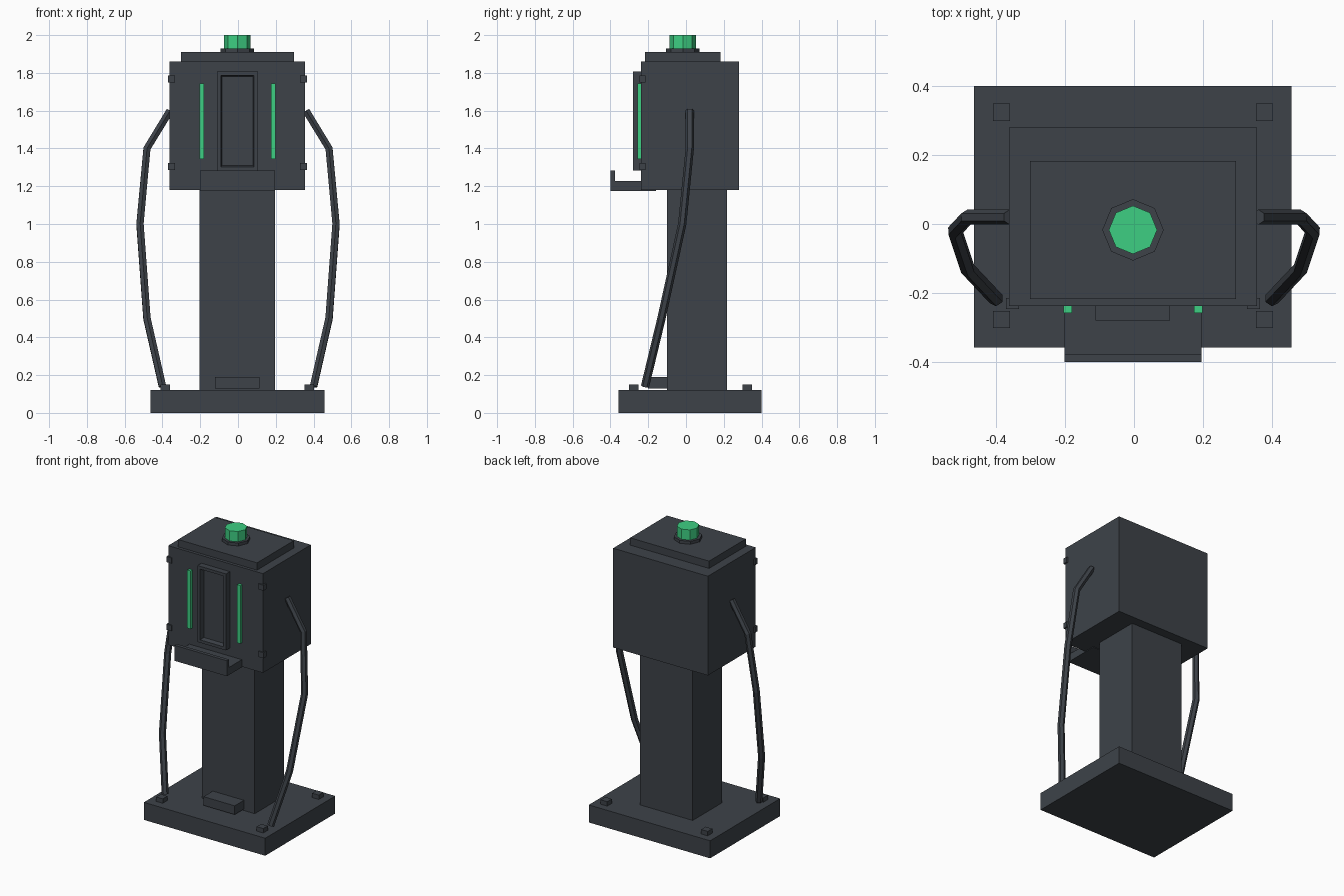
import bpy
import bmesh
from mathutils import Vector

cube = bpy.data.objects.get("Cube")
if cube:
    bpy.data.objects.remove(cube, do_unlink=True)


def material(name, colour):
    m = bpy.data.materials.new(name)
    m.use_nodes = True
    m.diffuse_color = colour
    bsdf = next(n for n in m.node_tree.nodes if n.type == 'BSDF_PRINCIPLED')
    bsdf.inputs["Base Color"].default_value = colour
    return m


grey = material("dark_grey", (0.047, 0.055, 0.066, 1))
green = material("light_green", (0.048, 0.62, 0.225, 1))
CX = -0.003  # centre line of the body


def add(name, bm, mat):
    mesh = bpy.data.meshes.new(name)
    bm.to_mesh(mesh)
    bm.free()
    mesh.materials.append(mat)
    obj = bpy.data.objects.new(name, mesh)
    bpy.context.collection.objects.link(obj)
    return obj


def box_mesh(half_x, y, z, x=CX):
    """Box centred on x, spanning the y and z ranges."""
    bm = bmesh.new()
    bmesh.ops.create_cube(bm, size=1)
    size = Vector((2 * half_x, y[1] - y[0], z[1] - z[0]))
    mid = Vector((x, sum(y) / 2, sum(z) / 2))
    for v in bm.verts:
        v.co = v.co * size + mid
    return bm


def box(name, half_x, y, z, x=CX, mat=grey):
    return add(name, box_mesh(half_x, y, z, x), mat)


def octagon(name, radius, z, mat):
    bm = bmesh.new()
    bmesh.ops.create_cone(bm, cap_ends=True, segments=8, radius1=radius,
                          radius2=radius, depth=z[1] - z[0])
    bmesh.ops.translate(bm, verts=bm.verts, vec=(CX, -0.017, sum(z) / 2))
    return add(name, bm, mat)


# Base, column and head
box("base_plate", 0.46, (-0.358, 0.4), (0, 0.12))
box("column", 0.2, (-0.1, 0.217), (0.12, 1.18))
box("foot_box", 0.118, (-0.2, -0.1), (0.13, 0.19))
box("head", 0.359, (-0.238, 0.28), (1.18, 1.86))
box("head_cap", 0.299, (-0.217, 0.182), (1.86, 1.91))

# Beacon on top
octagon("beacon_collar", 0.089, (1.91, 1.93), grey)
octagon("beacon_light", 0.07, (1.93, 2.0), green)

# Framed front panel with a recess
bm = box_mesh(0.108, (-0.28, -0.238), (1.283, 1.807))
bm.normal_update()
front = min(bm.faces, key=lambda f: f.normal.y)
bmesh.ops.inset_region(bm, faces=[front], thickness=0.028)
bmesh.ops.inset_region(bm, faces=[front], thickness=0.01, depth=-0.03)
add("front_panel", bm, grey)

# Tray with a raised lip
box("tray", 0.199, (-0.4, -0.16), (1.176, 1.228))
box("tray_lip", 0.199, (-0.4, -0.376), (1.228, 1.282))

# Mirrored details
for side, s in (("left", 1), ("right", -1)):
    box(side + "_light_strip", 0.0125, (-0.258, -0.238), (1.345, 1.743),
        CX + s * 0.189, green)
    for level, z in (("lower", 1.304), ("upper", 1.767)):
        box(f"{side}_{level}_head_bolt", 0.019, (-0.246, -0.215),
            (z - 0.019, z + 0.019), CX + s * 0.349)
    for end, y in (("front", -0.277), ("back", 0.324)):
        box(f"{side}_{end}_base_bolt", 0.025, (y - 0.025, y + 0.025),
            (0.12, 0.15), CX + s * 0.381)

    # Hanging cable from head to base
    curve = bpy.data.curves.new(side + "_cable", 'CURVE')
    curve.dimensions = '3D'
    curve.bevel_depth = 0.022
    curve.bevel_resolution = 1
    curve.use_fill_caps = True
    path = [(0.36, 0.02, 1.6), (0.482, 0.02, 1.4), (0.519, -0.02, 1.0),
            (0.482, -0.13, 0.5), (0.4, -0.217, 0.14)]
    spline = curve.splines.new('POLY')
    spline.points.add(len(path) - 1)
    for p, (x, y, z) in zip(spline.points, path):
        p.co = (s * x, y, z, 1)
    spline.use_smooth = False
    curve.materials.append(grey)
    cable = bpy.data.objects.new(side + "_cable", curve)
    bpy.context.collection.objects.link(cable)
